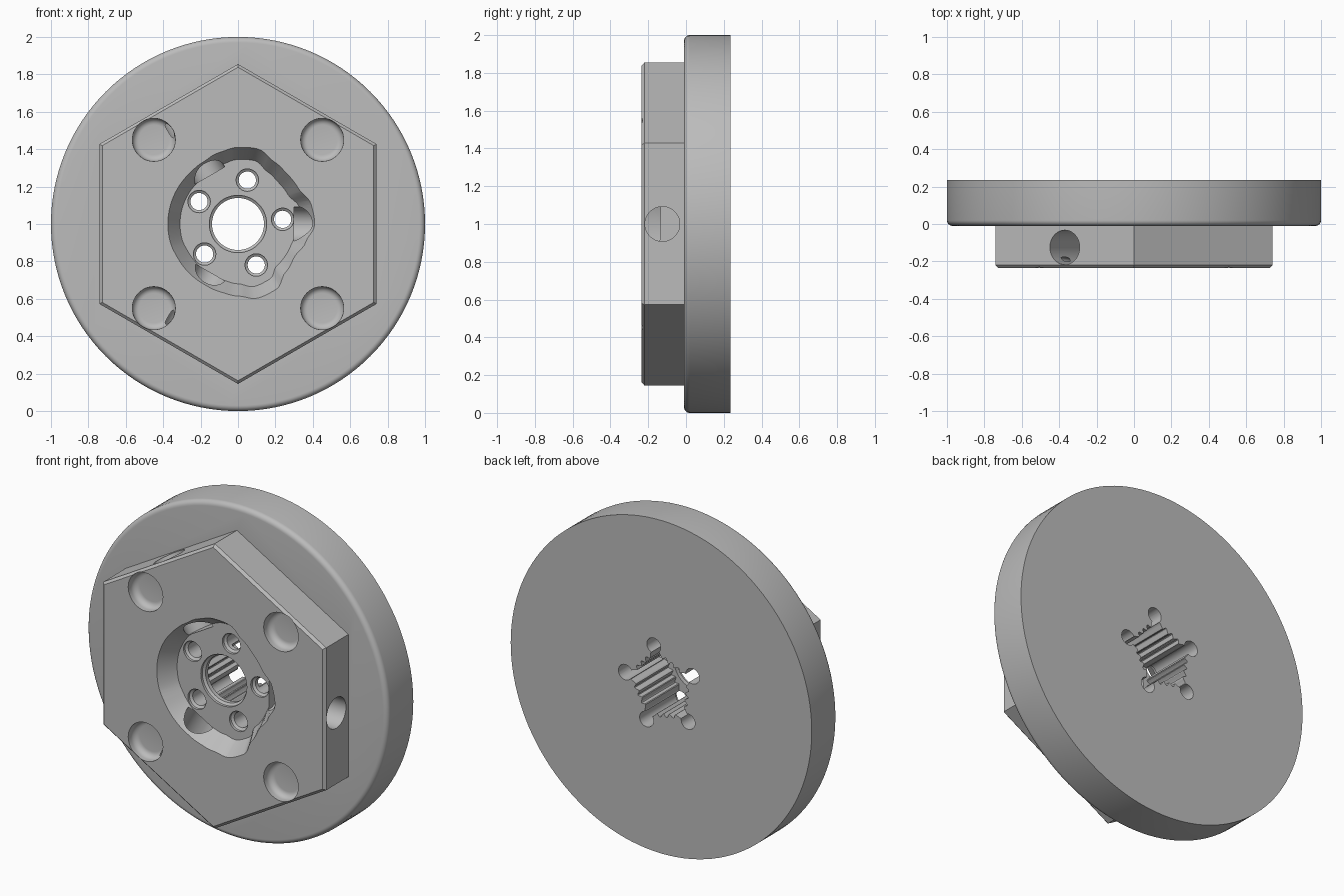
import bpy, bmesh, math
from mathutils import Matrix

if "Cube" in bpy.data.objects:
    bpy.data.objects.remove(bpy.data.objects["Cube"], do_unlink=True)

CZ = 1.0          # height of the hub axis
FRONT = -0.235    # front face of the hexagon
BACK = 0.235      # back face of the disc
FLOOR = -0.135    # floor of the central pocket

grey = bpy.data.materials.new("plain grey")
grey.use_nodes = True
grey.diffuse_color = (0.5, 0.5, 0.5, 1)
grey.node_tree.nodes["Principled BSDF"].inputs["Base Color"].default_value = (0.5, 0.5, 0.5, 1)


def outline(radius, n):
    """Points of a closed curve; radius is a number or a function of angle."""
    pts = []
    for i in range(n):
        a = math.pi / 2 + math.tau * i / n
        r = radius(a) if callable(radius) else radius
        pts.append((r * math.cos(a), r * math.sin(a)))
    return pts


def loft(name, rings, n=64, cx=0, cz=0, spin=None):
    """Solid through rings of (y, radius), with an optional turn about the axis."""
    bm = bmesh.new()
    loops = [[bm.verts.new((cx + x, y, cz + z)) for x, z in outline(r, n)] for y, r in rings]
    for a, b in zip(loops, loops[1:]):
        for i in range(n):
            j = (i + 1) % n
            bm.faces.new((a[i], a[j], b[j], b[i]))
    bm.faces.new(loops[0])
    bm.faces.new(loops[-1])
    if spin:
        bm.transform(spin)
    bm.transform(Matrix.Translation((0, 0, CZ)))
    bmesh.ops.recalc_face_normals(bm, faces=bm.faces)
    me = bpy.data.meshes.new(name)
    bm.to_mesh(me)
    bm.free()
    me.materials.append(grey)
    ob = bpy.data.objects.new(name, me)
    bpy.context.collection.objects.link(ob)
    return ob


def combine(body, tool, op="DIFFERENCE"):
    """Apply a boolean and discard the tool."""
    mod = body.modifiers.new("boolean", "BOOLEAN")
    mod.operation, mod.solver, mod.object = op, "EXACT", tool
    bpy.context.view_layer.objects.active = body
    bpy.ops.object.modifier_apply(modifier=mod.name)
    bpy.data.objects.remove(tool, do_unlink=True)


# Round disc with a rolled front edge
R = 0.03
edge = [(-0.01 + R - R * math.cos(t), 1 - R + R * math.sin(t))
        for t in (math.pi / 2 * k / 6 for k in range(7))]
hub = loft("hub_plate", edge + [(BACK, 1)], 128)

# Hexagonal boss with a small chamfer
combine(hub, loft("hex_boss", [(FRONT, 0.838), (FRONT + 0.015, 0.855), (0.1, 0.855)], 6), "UNION")

# Central pocket: lobed outline, tapering to the floor
LOBES = [.41, .405, .375, .375, .385, .415, .41, .395, .38, .375, .375, .375,
         .375, .375, .37, .37, .37, .375, .385, .41, .405, .36, .345, .375]


def lobed(a):
    t = (a / math.tau % 1) * len(LOBES)
    i = int(t)
    f = (1 - math.cos(math.pi * (t - i))) / 2
    return LOBES[i % 24] * (1 - f) + LOBES[(i + 1) % 24] * f


def wall(inset):
    return lambda a: max(0.305, lobed(a) - inset)


combine(hub, loft("pocket", [(FRONT - 0.02, wall(-0.013)), (FLOOR, wall(0.065))], 120))

# Radial screw holes through alternate hexagon sides
for k in range(3):
    turn = Matrix.Rotation(-math.tau * k / 3, 4, "Y") @ Matrix.Translation((0, -0.125, 0)) \
        @ Matrix.Rotation(math.pi / 2, 4, "Z")
    combine(hub, loft("side_hole", [(-0.3, 0.092), (-0.9, 0.092)], 40, spin=turn))

# Four blind round-bottomed holes in the boss
F = 0.035
bowl = [(FRONT + 0.06 - F + F * math.sin(t), 0.115 - F + F * math.cos(t))
        for t in (math.pi / 2 * k / 6 for k in range(7))]
for sx in (-1, 1):
    for sz in (-1, 1):
        combine(hub, loft("blind_hole", [(FRONT - 0.05, 0.115)] + bowl, 48, 0.45 * sx, 0.45 * sz))

# Scalloped five-sided socket in the back
TIP = math.radians(6)


def socket(a):
    side = math.tau / 5
    d = (a - TIP) % side - side / 2
    return 0.168 / math.cos(d) + 0.011 * math.cos(d * 25)


combine(hub, loft("socket", [(-0.085, socket), (BACK + 0.05, socket)], 200))

# Centre bore with a lip
combine(hub, loft("bore", [(-0.2, 0.153), (-0.12, 0.153), (-0.11, 0.139), (0, 0.139)], 64))

# Five countersunk holes at the socket corners
for k in range(5):
    a = TIP + math.tau * k / 5
    combine(hub, loft("corner_hole",
                      [(-0.2, 0.06), (-0.12, 0.06), (-0.11, 0.046), (BACK + 0.05, 0.046)],
                      32, 0.24 * math.cos(a), 0.24 * math.sin(a)))

# Smooth curves, crisp edges
bpy.ops.object.select_all(action="DESELECT")
hub.select_set(True)
bpy.context.view_layer.objects.active = hub
bpy.ops.object.shade_smooth_by_angle(angle=math.radians(30))
